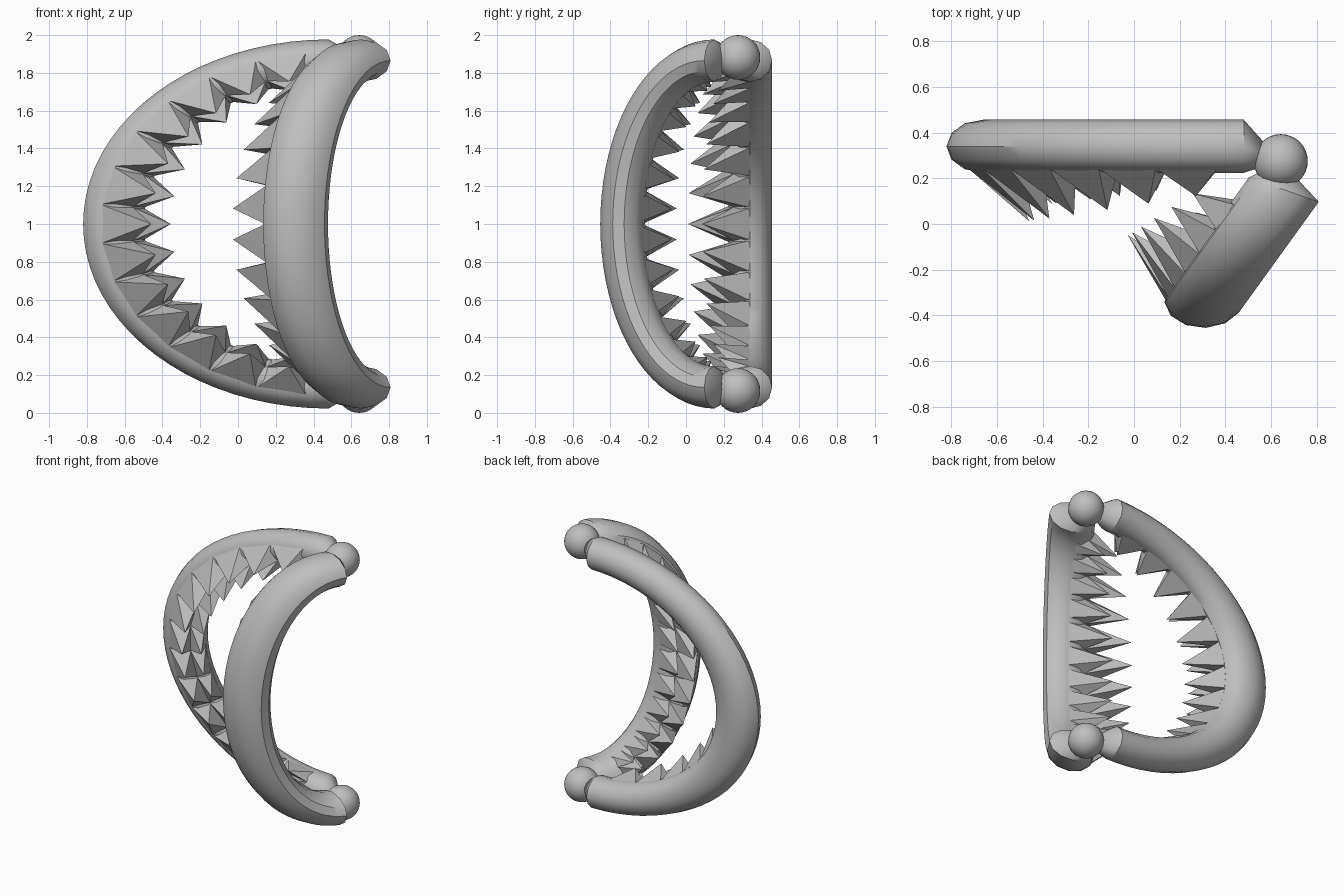
import bpy, bmesh, math
from mathutils import Vector as V

if "Cube" in bpy.data.objects:
    bpy.data.objects.remove(bpy.data.objects["Cube"])

grey = bpy.data.materials.new("plain grey")
grey.diffuse_color = (0.52, 0.52, 0.52, 1)
grey.use_nodes = True
grey.node_tree.nodes["Principled BSDF"].inputs["Base Color"].default_value = grey.diffuse_color
UP = V((0, 0, 1))
HALF, TUBE_Z = 0.865, 0.112         # arc half height, tube radius at the ends
HINGE = V((0.642, 0.275, 0.882))    # hinge centre relative to z = 1


def finish(bm, name, smooth):
    bmesh.ops.recalc_face_normals(bm, faces=bm.faces[:])
    me = bpy.data.meshes.new(name)
    bm.to_mesh(me)
    bm.free()
    ob = bpy.data.objects.new(name, me)
    bpy.context.collection.objects.link(ob)
    me.materials.append(grey)
    if smooth:
        bpy.context.view_layer.objects.active = ob
        ob.select_set(True)
        bpy.ops.object.shade_smooth_by_angle(angle=math.radians(35))
        ob.select_set(False)
    return ob


def jaw(name, centre, depth, n, m, tooth_angles, rows):
    """Half-ring tube with two rows of teeth; m points away from the bite."""
    centre, depth, n, m = (V((*c, z)) for c, z in
                           ((centre, 1), (depth, 0), (n, 0), (m, 0)))

    def point(t, a, r=1.0):
        # a = 0 faces into the ring, a = 90 degrees faces the other jaw
        s, c = math.sin(t), math.cos(t)
        out = n * s + UP * TUBE_Z * c
        return (centre + depth * s + UP * HALF * c
                - out * r * math.cos(a) - m * r * math.sin(a))

    # tube with conical ends leading into the hinges
    bm = bmesh.new()
    segs, sides = 40, 12
    rings = [[bm.verts.new(point(math.pi * i / segs, math.tau * j / sides))
              for j in range(sides)] for i in range(segs + 1)]
    for r0, r1 in zip(rings, rings[1:]):
        for j in range(sides):
            k = (j + 1) % sides
            bm.faces.new((r0[j], r0[k], r1[k], r1[j]))
    for ring, sign in ((rings[0], 1), (rings[-1], -1)):
        tip = bm.verts.new((HINGE.x, HINGE.y, 1 + sign * HINGE.z))
        for j in range(sides):
            bm.faces.new((ring[j], ring[(j + 1) % sides], tip))
    finish(bm, name + "_arc", True)

    # teeth: four-sided spikes, shorter toward the hinges
    bm = bmesh.new()
    rad = math.radians
    for base, spread, tip_a, length in rows:
        for deg in tooth_angles:
            t = rad(90 + deg)
            size = 1 - 0.5 * (abs(deg) / 78) ** 2
            w = rad(6.4)
            ring = [bm.verts.new(point(t + dt, rad(base + da), 0.96))
                    for dt, da in ((-w, -spread), (w, -spread), (w, spread), (-w, spread))]
            tip = bm.verts.new(point(t, rad(tip_a), 1 + (length - 1) * size))
            bm.faces.new(ring)
            for j in range(4):
                bm.faces.new((ring[j], ring[(j + 1) % 4], tip))
    finish(bm, name + "_teeth", False)


# back jaw lies flat, front jaw swings toward the viewer
# rows: base angle, base half spread, tip angle, tip distance
jaw("back_jaw", (0.48, 0.34), (-1.14, 0), (-0.16, 0), (0, 0.116),
    [13 * k for k in range(-6, 7)],
    ((84, 33, 66, 3.1), (26, 26, 49, 2.9)))
jaw("front_jaw", (0.655, 0.15), (-0.35, -0.485), (-0.078, -0.107), (0.153, -0.053),
    [13 * k + 6.5 for k in range(-6, 6)],
    ((84, 33, 66, 3.1), (12, 39, 54, 2.45)))

# hinge balls
for label, sign in (("upper", 1), ("lower", -1)):
    bm = bmesh.new()
    bmesh.ops.create_uvsphere(bm, u_segments=32, v_segments=16, radius=0.118)
    ball = finish(bm, label + "_hinge_ball", True)
    ball.location = (HINGE.x, HINGE.y, 1 + sign * HINGE.z)
